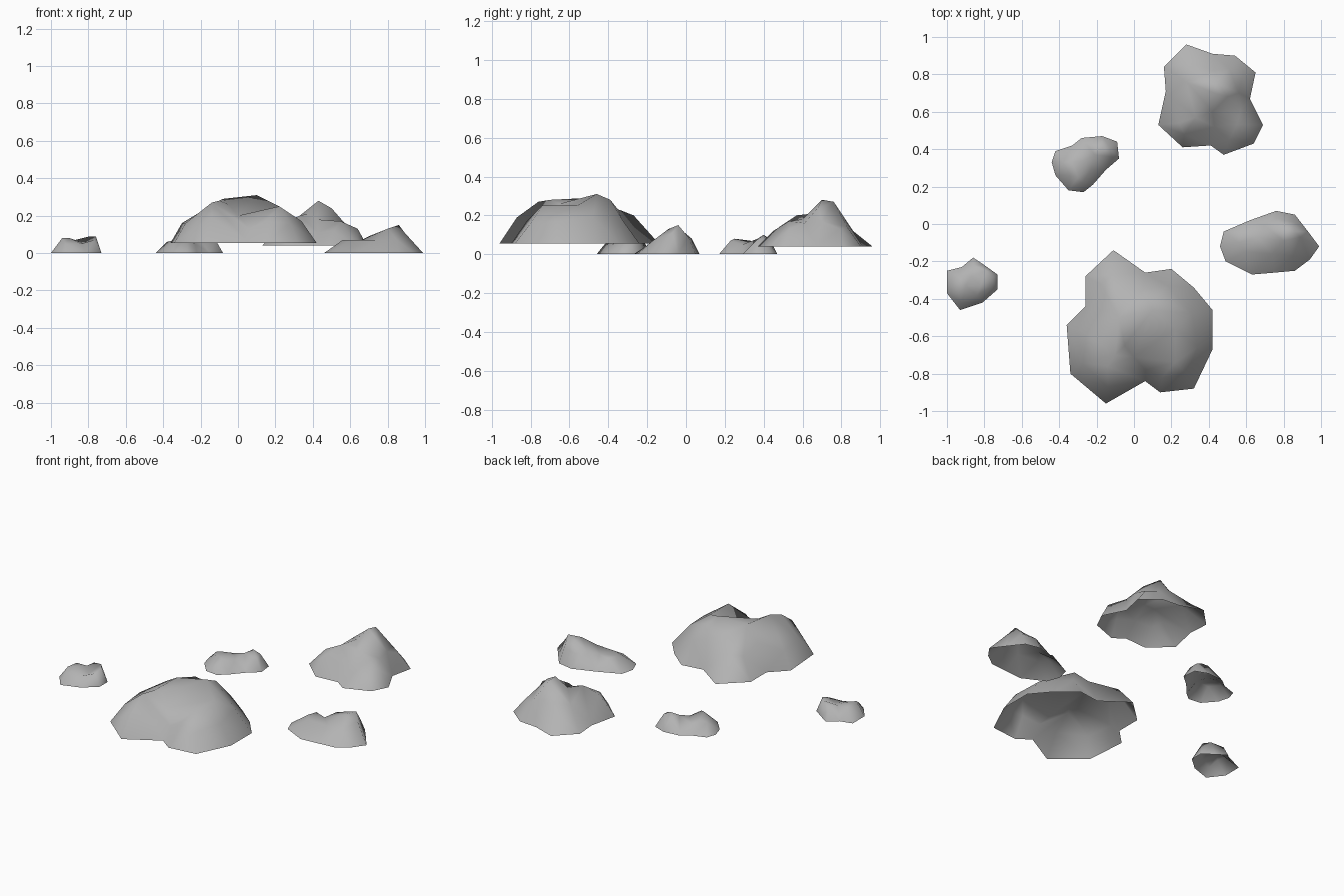
import bpy
import bmesh
from mathutils import Vector
from mathutils.geometry import delaunay_2d_cdt

default_cube = bpy.data.objects.get("Cube")
if default_cube:
    bpy.data.objects.remove(default_cube, do_unlink=True)


def make_material(name, color):
    """Create one flat material."""
    material = bpy.data.materials.new(name)
    material.use_nodes = True
    material.diffuse_color = color
    shader = material.node_tree.nodes["Principled BSDF"]
    shader.inputs["Base Color"].default_value = color
    shader.inputs["Roughness"].default_value = 0.9
    return material


stone_grey = make_material("stone_grey", (0.45, 0.45, 0.45, 1.0))


def make_rock(name, base_height, outline, humps):
    """Drape an open shell over a ground outline and its raised points.

    All measurements are in hundredths of a unit.
    """
    points = [Vector((x, y, base_height)) / 100 for x, y in outline]
    points += [Vector(hump) / 100 for hump in humps]

    # Triangulate in plan, keeping only what lies inside the outline
    border = list(range(len(outline)))
    plan = [point.to_2d() for point in points]
    flat, _, triangles, sources, _, _ = delaunay_2d_cdt(
        plan, [], [border], 1, 0.0001)

    # Lift each plan point back to its own height
    shell = bmesh.new()
    corners = []
    for position, source in zip(flat, sources):
        height = points[source[0]].z if source else base_height / 100
        corners.append(shell.verts.new((position.x, position.y, height)))
    for triangle in triangles:
        face = shell.faces.new([corners[index] for index in triangle])
        face.smooth = True
        face.normal_update()
        if face.normal.z < 0:
            face.normal_flip()

    mesh = bpy.data.meshes.new(name)
    shell.to_mesh(mesh)
    shell.free()
    mesh.materials.append(stone_grey)
    rock = bpy.data.objects.new(name, mesh)
    bpy.context.scene.collection.objects.link(rock)
    return rock


# Large front boulder: broad crown, five lobes and a gully at the front
make_rock(
    "large_front_boulder", base_height=5.5,
    outline=[(-11, -14), (-26, -28), (-26, -44), (-36, -54), (-34, -80),
             (-15, -96), (6, -84), (14, -90), (32, -88), (42, -67),
             (42, -46), (32, -34), (20, -24), (6, -26)],
    humps=[(10, -46, 31), (-8, -50, 29), (-10, -70, 28), (-14, -76, 27),
           (22, -56, 25), (22, -74, 25), (-5, -65, 26), (0, -71, 20),
           (6, -78, 13), (-14, -87, 19), (-28, -74, 16), (-30, -56, 16),
           (-19, -45, 22), (-18, -32, 18), (-11, -27, 20), (5, -35, 23),
           (12, -39, 28), (18, -33, 18), (31, -48, 19), (34, -66, 17),
           (28, -80, 16), (15, -82, 17)])

# Tall back boulder: one sharp peak with two lower front humps
make_rock(
    "tall_back_boulder", base_height=4,
    outline=[(28, 96), (16, 84), (17, 71), (13, 53), (26, 41), (41, 42),
             (48, 37), (64, 43), (69, 53), (62, 67), (65, 81), (54, 90),
             (42, 91)],
    humps=[(43, 70, 28), (44, 76, 27), (50, 68, 24), (37, 66, 21),
           (33, 57, 20), (24, 54, 16), (27, 48, 14), (43, 52, 11),
           (42, 60, 18), (55, 53, 17), (64, 53, 13), (51, 45, 12),
           (57, 61, 16), (56, 70, 17), (58, 79, 13), (43, 82, 18),
           (29, 86, 12), (28, 76, 16), (51, 83, 14)])

# Wedge shaped side rock: long low shelf rising to one end
make_rock(
    "left_wedge_rock", base_height=0,
    outline=[(76, 7), (62, 2), (48, -4), (46, -12), (49, -20), (63, -27),
             (75, -26), (86, -25), (94, -19), (99, -12), (93, -4), (86, 5)],
    humps=[(56, -10, 7), (60, -15, 7), (74, -16, 7), (85, -17, 7),
           (66, -7, 7), (70, -1, 9), (58, -4, 7), (80, -9, 13),
           (80, -3, 13), (86, -4, 15), (89, -7, 11), (85, 1, 9),
           (76, 3, 8)])

# Small twin humped rock
make_rock(
    "small_back_rock", base_height=0,
    outline=[(-17, 47), (-28, 46), (-33, 42), (-42, 39), (-44, 33),
             (-42, 26), (-35, 18), (-27, 17), (-22, 21), (-15, 29),
             (-8, 35), (-9, 44)],
    humps=[(-30, 25, 8), (-34, 26, 7), (-27, 23, 7), (-38, 33, 6),
           (-33, 33, 7), (-26, 34, 6), (-21, 37, 8), (-17, 40, 10),
           (-13, 41, 8), (-12, 36, 7), (-20, 43, 8), (-23, 29, 5),
           (-31, 38, 5)])

# Smallest rock, steep on its inner side
make_rock(
    "small_right_rock", base_height=0,
    outline=[(-86, -18), (-92, -23), (-100, -25), (-100, -37), (-93, -46),
             (-81, -42), (-73, -35), (-73, -27), (-80, -22)],
    humps=[(-94, -37, 8), (-90, -33, 8), (-94, -28, 7), (-87, -28, 7),
           (-86, -22, 7), (-76, -29, 9), (-79, -25, 9), (-82, -33, 5),
           (-84, -38, 5), (-92, -42, 5), (-77, -34, 7)])
